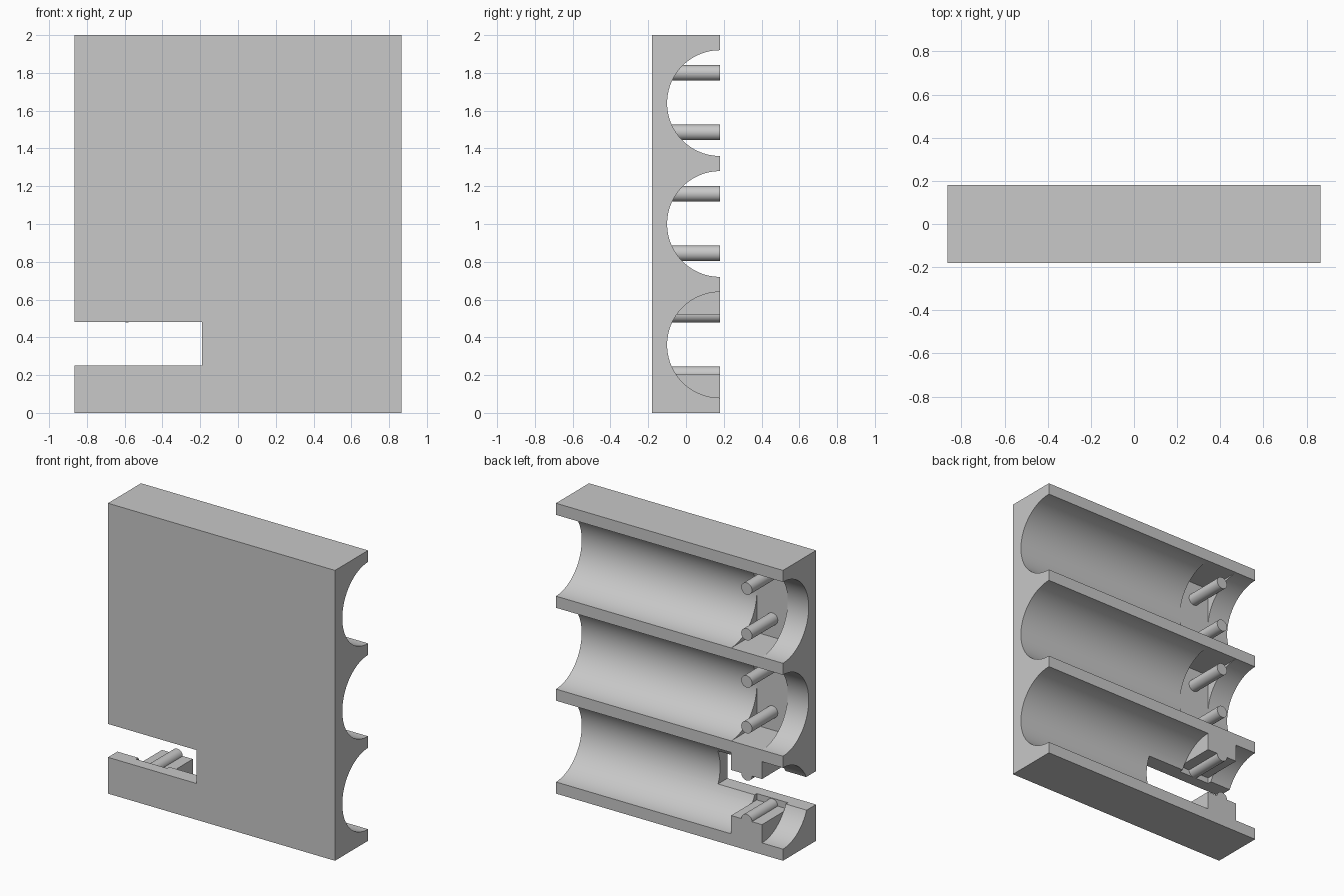
import bpy
import math

if "Cube" in bpy.data.objects:
    bpy.data.objects.remove(bpy.data.objects["Cube"], do_unlink=True)

HALF_X, HALF_Y, HEIGHT = 0.865, 0.18, 2.0
RADIUS = 0.28                      # channel radius
LOW, MID, TOP = 0.36, 1.0, 1.64    # channel centre heights
POCKET = (-0.705, -0.47)           # pocket extent along x
FLOOR = -0.101                     # pocket floor

grey = bpy.data.materials.new("light_grey")
grey.use_nodes = True
COLOUR = (0.58, 0.58, 0.58, 1)
grey.diffuse_color = COLOUR
grey.node_tree.nodes["Principled BSDF"].inputs["Base Color"].default_value = COLOUR


def box(name, xs, ys, zs):
    centre = [(a + b) / 2 for a, b in (xs, ys, zs)]
    bpy.ops.mesh.primitive_cube_add(size=1, location=centre)
    ob = bpy.context.object
    ob.name = name
    ob.scale = [b - a for a, b in (xs, ys, zs)]
    bpy.ops.object.transform_apply(location=True, rotation=True, scale=True)
    ob.data.materials.append(grey)
    return ob


def rod(name, radius, start, end, sides):
    """Cylinder along x or y between two points."""
    along_x = start[0] != end[0]
    length = abs(end[0] - start[0]) + abs(end[1] - start[1])
    turn = (0, math.pi / 2, 0) if along_x else (math.pi / 2, 0, 0)
    centre = [(a + b) / 2 for a, b in zip(start, end)]
    bpy.ops.mesh.primitive_cylinder_add(vertices=sides, radius=radius, depth=length,
                                        location=centre, rotation=turn)
    ob = bpy.context.object
    ob.name = name
    bpy.ops.object.transform_apply(location=True, rotation=True, scale=True)
    ob.data.materials.append(grey)
    return ob


def cut(target, cutter):
    cutter.hide_render = True
    mod = target.modifiers.new("cut", "BOOLEAN")
    mod.operation, mod.solver, mod.object = "DIFFERENCE", "EXACT", cutter
    bpy.context.view_layer.objects.active = target
    bpy.ops.object.modifier_apply(modifier=mod.name)
    bpy.data.objects.remove(cutter, do_unlink=True)


def smooth(ob):
    bpy.ops.object.select_all(action="DESELECT")
    ob.select_set(True)
    bpy.context.view_layer.objects.active = ob
    bpy.ops.object.shade_smooth_by_angle(angle=math.radians(30))


def channel(x0, x1, z):
    cut(body, rod("channel_cutter", RADIUS, (x0, HALF_Y, z), (x1, HALF_Y, z), 96))


# Block
body = box("holder_body", (-HALF_X, HALF_X), (-HALF_Y, HALF_Y), (0, HEIGHT))

# Two full channels with square contact pockets
for z in (MID, TOP):
    channel(-1, 1, z)
    cut(body, box("pocket_cutter", POCKET, (FLOOR, 0.3), (z - 0.2805, z + 0.2805)))

# Lower channel, leaving solid webs around its narrower pocket
channel(POCKET[1], 1, LOW)
channel(-1, POCKET[0], LOW)
cut(body, box("pocket_cutter", (POCKET[0] - 0.001, POCKET[1] + 0.001),
              (FLOOR, 0.3), (0.206, 0.52)))

# Slot through the lower right side
cut(body, box("slot_cutter", (-1, -0.19), (-0.3, 0.3), (0.25, 0.48)))
smooth(body)

# Contact pins
for level, z in (("lower", LOW), ("middle", MID), ("upper", TOP)):
    for side, offset in (("top", 0.16), ("bottom", -0.155)):
        pin = rod(f"{level}_{side}_pin", 0.041, (-0.588, FLOOR - 0.01, z + offset),
                  (-0.588, HALF_Y, z + offset), 32)
        smooth(pin)
